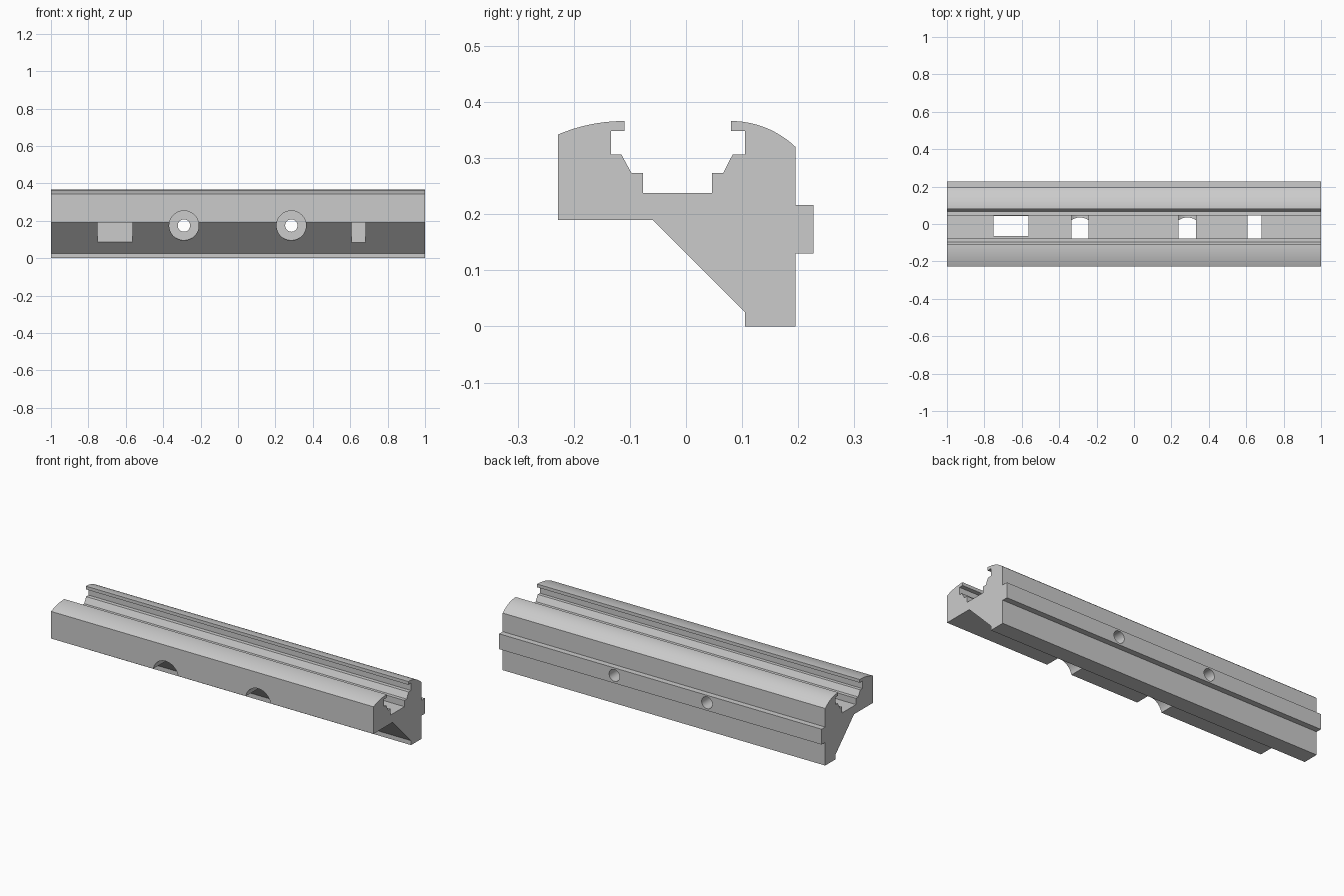
import bpy, bmesh, math
from mathutils import Matrix, Vector

cube = bpy.data.objects.get("Cube")
if cube:
    bpy.data.objects.remove(cube, do_unlink=True)

grey = bpy.data.materials.new("plain grey")
grey.use_nodes = True
colour = (0.6, 0.6, 0.6, 1)
grey.diffuse_color = colour
grey.node_tree.nodes["Principled BSDF"].inputs["Base Color"].default_value = colour


def add_object(name, bm):
    bmesh.ops.recalc_face_normals(bm, faces=bm.faces)
    mesh = bpy.data.meshes.new(name)
    bm.to_mesh(mesh)
    bm.free()
    obj = bpy.data.objects.new(name, mesh)
    bpy.context.collection.objects.link(obj)
    mesh.materials.append(grey)
    return obj


def crown(y_top, y_edge, z_top, z_edge, steps=12):
    """Arc that is level at y_top and falls to y_edge."""
    d, h = y_edge - y_top, z_top - z_edge
    r = (d * d + h * h) / (2 * h)
    sweep = math.asin(d / r)
    return [(y_top + r * math.sin(sweep * i / steps),
             z_top - r + r * math.cos(sweep * i / steps)) for i in range(steps + 1)]


# Rail cross-section: underside, back rib, back crown, T-slot, front crown
profile = [(-0.228, 0.19), (-0.06, 0.19), (0.105, 0.025), (0.105, 0), (0.195, 0),
           (0.195, 0.13), (0.227, 0.13), (0.227, 0.216), (0.195, 0.216)]
profile += crown(0.08, 0.195, 0.366, 0.32)[::-1]
profile += [(0.08, 0.348), (0.105, 0.348), (0.105, 0.306), (0.083, 0.306),
            (0.066, 0.273), (0.046, 0.273), (0.046, 0.238),
            (-0.077, 0.238), (-0.077, 0.273), (-0.097, 0.273), (-0.115, 0.306),
            (-0.134, 0.306), (-0.134, 0.348), (-0.11, 0.348)]
profile += crown(-0.11, -0.228, 0.366, 0.342)

bm = bmesh.new()
section = bm.faces.new([bm.verts.new((-1, y, z)) for y, z in profile])
extruded = bmesh.ops.extrude_face_region(bm, geom=[section], use_keep_orig=True)
bmesh.ops.translate(bm, vec=(2, 0, 0),
                    verts=[v for v in extruded["geom"] if isinstance(v, bmesh.types.BMVert)])
rail = add_object("rail_body", bm)

cutters = []


def cut_box(name, x0, x1, y0, y1, z0, z1):
    bm = bmesh.new()
    centre = Vector((x0 + x1, y0 + y1, z0 + z1)) / 2
    bmesh.ops.create_cube(bm, size=1, matrix=Matrix.Translation(centre)
                          @ Matrix.Diagonal((x1 - x0, y1 - y0, z1 - z0, 1)))
    cutters.append(add_object(name, bm))


def cut_bore(name, x, z, radius, y0, y1):
    bm = bmesh.new()
    bmesh.ops.create_cone(bm, cap_ends=True, segments=48, radius1=radius, radius2=radius,
                          depth=y1 - y0, matrix=Matrix.Translation((x, (y0 + y1) / 2, z))
                          @ Matrix.Rotation(math.pi / 2, 4, "X"))
    cutters.append(add_object(name, bm))


# Slots through the channel floor
cut_box("wide_slot_cutter", -0.751, -0.565, -0.064, 0.044, -0.1, 0.25)
cut_box("narrow_slot_cutter", 0.606, 0.682, -0.0765, 0.0455, -0.1, 0.25)

# Counterbored bolt holes
for x in (-0.289, 0.285):
    cut_bore("counterbore_cutter", x, 0.174, 0.079, -0.4, 0.055)
    cut_bore("bolt_hole_cutter", x, 0.174, 0.033, 0.0, 0.4)

for cutter in cutters:
    mod = rail.modifiers.new(cutter.name, "BOOLEAN")
    mod.operation = "DIFFERENCE"
    mod.solver = "EXACT"
    mod.object = cutter

# Bake the cuts and drop the cutters
graph = bpy.context.evaluated_depsgraph_get()
result = bpy.data.meshes.new_from_object(rail.evaluated_get(graph))
rail.modifiers.clear()
rail.data = result
for cutter in cutters:
    bpy.data.objects.remove(cutter, do_unlink=True)

bpy.ops.object.select_all(action="DESELECT")
rail.select_set(True)
bpy.context.view_layer.objects.active = rail
bpy.ops.object.shade_smooth_by_angle(angle=math.radians(25))
